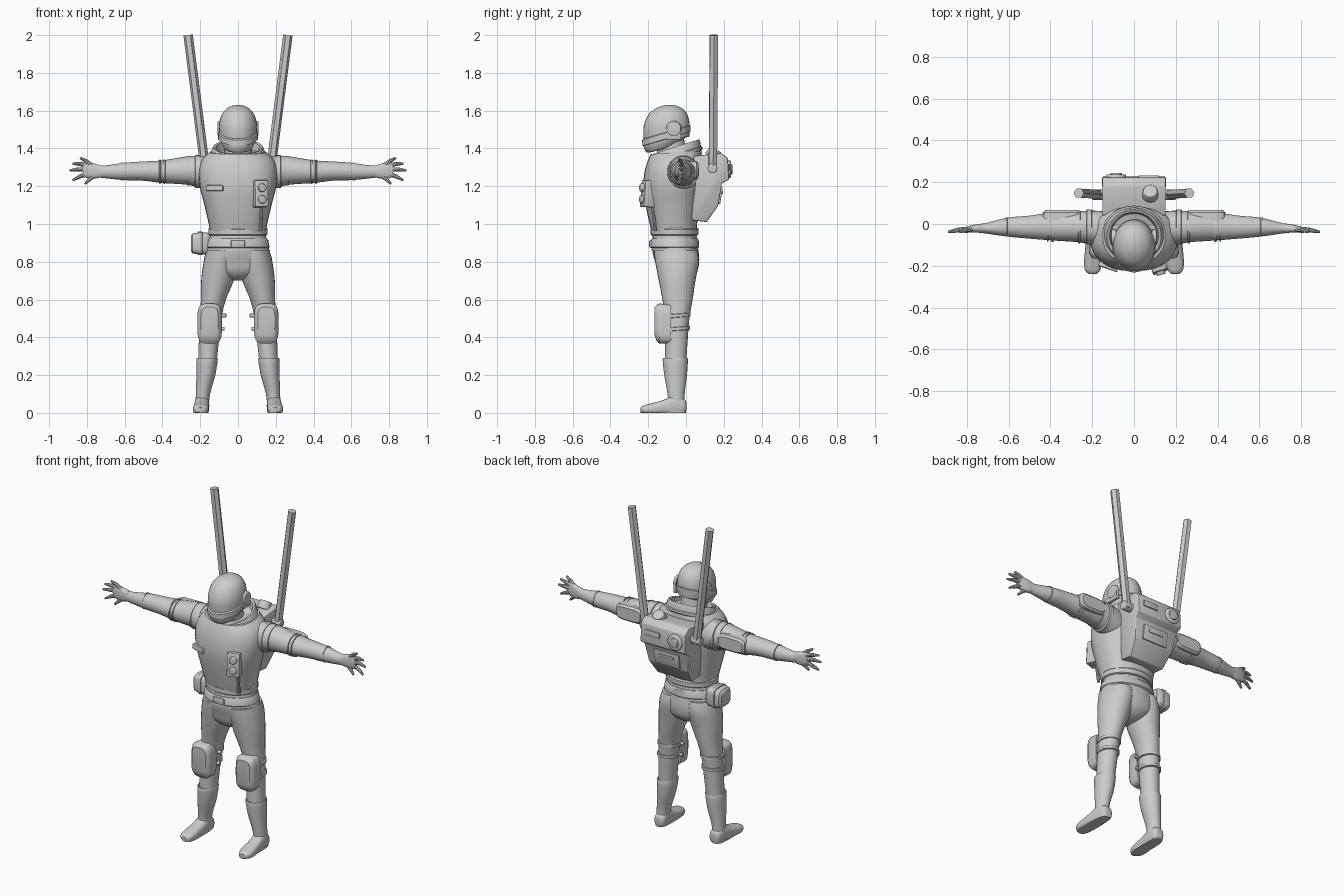
import bpy, bmesh, math
from mathutils import Vector, Matrix

mat = bpy.data.materials.new("suit_grey")
mat.diffuse_color = (0.6, 0.6, 0.6, 1)


def finish(name, bm, angle=35):
    bmesh.ops.recalc_face_normals(bm, faces=bm.faces)
    me = bpy.data.meshes.new(name)
    bm.to_mesh(me)
    bm.free()
    me.materials.append(mat)
    ob = bpy.data.objects.new(name, me)
    bpy.context.collection.objects.link(ob)
    bpy.ops.object.select_all(action='DESELECT')
    ob.select_set(True)
    bpy.context.view_layer.objects.active = ob
    bpy.ops.object.shade_smooth_by_angle(angle=math.radians(angle))
    return ob


def loft(name, secs, axis='z', steps=4, sides=28, power=2, shear=0, floor=False):
    """Skin elliptical sections (t, u, v, ru, rv) placed along an axis."""
    rows = []
    for i in range(len(secs) - 1):
        p = [Vector(secs[max(0, min(len(secs) - 1, i + k))]) for k in (-1, 0, 1, 2)]
        for s in range(steps):
            f = s / steps
            if steps == 1:
                rows.append(p[1])
            else:
                rows.append(0.5 * (2 * p[1] + (p[2] - p[0]) * f + (2 * p[0] - 5 * p[1] + 4 * p[2] - p[3]) * f * f
                                   + (3 * p[1] - p[0] - 3 * p[2] + p[3]) * f ** 3))
    rows.append(Vector(secs[-1]))
    bm = bmesh.new()
    rings = []
    for t, u, v, ru, rv in rows:
        ring = []
        for k in range(sides):
            a = 2 * math.pi * k / sides
            c, s = math.cos(a), math.sin(a)
            du = ru * math.copysign(abs(c) ** (2 / power), c)
            dv = rv * math.copysign(abs(s) ** (2 / power), s)
            x, y, z = {'z': (u + du, v + dv, t + shear * dv),
                       'x': (t, u + du, v + dv),
                       'y': (u + du, t, v + dv)}[axis]
            ring.append(bm.verts.new((x, y, max(0, z) if floor else z)))
        rings.append(ring)
    for a, b in zip(rings, rings[1:]):
        for k in range(sides):
            j = (k + 1) % sides
            bm.faces.new((a[k], a[j], b[j], b[k]))
    bm.faces.new(rings[0])
    bm.faces.new(rings[-1])
    return finish(name, bm)


def box(name, loc, size, bevel=0.008, rot=(0, 0, 0)):
    bm = bmesh.new()
    bmesh.ops.create_cube(bm, size=1, matrix=Matrix.Diagonal((*size, 1)))
    bmesh.ops.bevel(bm, geom=bm.edges[:], offset=bevel, segments=2, profile=0.5, affect='EDGES')
    ob = finish(name, bm)
    ob.location, ob.rotation_euler = loc, rot
    return ob


def rod(name, a, b, r1, r2=None, sides=20, bevel=0.0):
    a, b = Vector(a), Vector(b)
    m = Matrix.Translation((a + b) / 2) @ (b - a).to_track_quat('Z', 'Y').to_matrix().to_4x4()
    bm = bmesh.new()
    bmesh.ops.create_cone(bm, cap_ends=True, segments=sides, radius1=r1, radius2=r1 if r2 is None else r2,
                          depth=(b - a).length, matrix=m)
    if bevel:
        rim = [e for e in bm.edges if any(len(f.verts) > 4 for f in e.link_faces)]
        bmesh.ops.bevel(bm, geom=rim, offset=bevel, segments=3, profile=0.5, affect='EDGES')
    return finish(name, bm)


# Torso, waist and pelvis
loft("torso", [(.955, 0, -.06, .148, .118), (1.0, 0, -.065, .155, .125), (1.1, 0, -.07, .178, .142),
               (1.2, 0, -.072, .203, .154), (1.28, 0, -.068, .208, .153), (1.34, 0, -.06, .192, .145),
               (1.38, 0, -.055, .15, .132)], power=2.3, shear=.08)
loft("waist", [(.86, 0, -.06, .16, .122), (.96, 0, -.06, .145, .115)], steps=1)
loft("torso_hem", [(.94, 0, -.06, .15, .121), (.945, 0, -.06, .156, .127), (.972, 0, -.06, .157, .127),
                   (.98, 0, -.06, .151, .121)], steps=1, sides=36)
loft("belt", [(.872, 0, -.06, .16, .124), (.878, 0, -.06, .167, .13), (.915, 0, -.06, .16, .127),
              (.922, 0, -.06, .154, .121)], steps=1, sides=36)
box("belt_buckle", (0, -.186, .895), (.075, .018, .042))
loft("pelvis", [(.9, 0, -.06, .157, .12), (.85, 0, -.055, .17, .122), (.8, 0, -.047, .18, .117),
                (.75, 0, -.045, .155, .105), (.715, 0, -.045, .085, .075), (.7, 0, -.045, .03, .04)])

# Tilted neck ring with an open rim
loft("collar", [(1.325, 0, -.058, .165, .142), (1.36, 0, -.058, .148, .138), (1.395, 0, -.058, .138, .133),
                (1.408, 0, -.058, .13, .127), (1.405, 0, -.058, .117, .114), (1.36, 0, -.058, .108, .106)],
     steps=1, shear=.32, sides=36)
loft("collar_seam", [(1.345, 0, -.058, .157, .14), (1.35, 0, -.058, .163, .146), (1.362, 0, -.058, .158, .144),
                     (1.368, 0, -.058, .146, .136)], steps=1, shear=.32, sides=36)
loft("neck", [(1.34, 0, -.07, .075, .08), (1.45, 0, -.085, .07, .075)], steps=1)

# Helmet shell, rim and chin guard
loft("helmet_dome", [(1.45, 0, -.103, .098, .12), (1.49, 0, -.103, .1, .123), (1.53, 0, -.103, .1, .121),
                     (1.57, 0, -.102, .09, .108), (1.6, 0, -.102, .072, .086), (1.62, 0, -.102, .044, .053),
                     (1.628, 0, -.102, .02, .024), (1.63, 0, -.102, .002, .002)], shear=.1)
loft("helmet_rim", [(1.45, 0, -.104, .098, .12), (1.452, 0, -.104, .104, .127), (1.483, 0, -.104, .105, .128),
                    (1.488, 0, -.104, .099, .121)], steps=1, shear=.3, sides=36)
loft("chin_guard", [(1.395, 0, -.125, .055, .06), (1.4, 0, -.122, .072, .085), (1.43, 0, -.112, .09, .11),
                    (1.46, 0, -.105, .099, .122)], steps=3, shear=.25)

# Chest details
box("chest_label", (-.122, -.201, 1.19), (.095, .03, .03), .004, (-.06, 0, -.33))
box("chest_control_box", (.117, -.2, 1.16), (.074, .062, .142), .006, (-.08, 0, .3))
for z in (1.13, 1.192):
    rod("control_knob", (.118, -.2, z), (.131, -.243, z), .025, .021, 20, .004)
rod("chest_hose", (.125, -.178, 1.1), (.12, -.163, .965), .009, sides=10)

# Hip pouch
loft("hip_pouch", [(-.25, -.03, .897, .045, .04), (-.24, -.03, .897, .056, .053), (-.21, -.03, .897, .06, .058),
                   (-.165, -.03, .897, .06, .058), (-.15, -.03, .897, .05, .05)], 'x', 1, 32, 4)
loft("pouch_flap", [(-.213, -.03, .897, .06, .058), (-.211, -.03, .897, .064, .062),
                    (-.19, -.03, .897, .064, .062), (-.188, -.03, .897, .06, .058)], 'x', 1, 32, 4)

# Backpack body from a side profile, narrowing downward
prof = [(.04, 1.36), (.185, 1.375), (.222, 1.35), (.228, 1.235), (.19, 1.215), (.172, 1.1), (.11, 1.01), (.03, 1.02)]
bm = bmesh.new()
sides = [[bm.verts.new((s * (.152 if z > 1.2 else .115 + .035 * (z - 1) / .2), y, z)) for y, z in prof]
         for s in (-1, 1)]
bm.faces.new(sides[0])
bm.faces.new(sides[1])
for i in range(len(prof)):
    j = (i + 1) % len(prof)
    bm.faces.new((sides[0][i], sides[0][j], sides[1][j], sides[1][i]))
bmesh.ops.recalc_face_normals(bm, faces=bm.faces)
bmesh.ops.bevel(bm, geom=bm.edges[:], offset=.007, segments=2, profile=.5, affect='EDGES')
finish("backpack", bm)
rod("backpack_top_valve", (.078, .135, 1.355), (.078, .16, 1.395), .04, .033, 20, .005)
rod("backpack_dial", (-.085, .2, 1.29), (-.085, .238, 1.29), .052, .046, 24, .006)
rod("dial_centre", (-.085, .23, 1.29), (-.085, .245, 1.29), .03, .027, 20, .003)
box("backpack_slot", (.07, .226, 1.3), (.1, .012, .035), .003)
box("backpack_lower_panel", (0, .181, 1.15), (.17, .014, .09), .004, (-.16, 0, 0))
box("lower_panel_slot", (0, .19, 1.165), (.1, .01, .02), .003, (-.16, 0, 0))

for s, side in ((1, "left"), (-1, "right")):
    # Antenna with pivot
    rod(side + "_antenna", (s * .172, .142, 1.28), (s * .264, .148, 2.0), .025, sides=6)
    rod(side + "_antenna_pivot", (s * .14, .14, 1.295), (s * .2, .14, 1.295), .026, sides=16, bevel=.005)

    # Helmet ear cover
    rod(side + "_ear_cover", (s * .085, -.065, 1.505), (s * .109, -.065, 1.505), .042, .037, 20, .004)
    box(side + "_ear_cover_base", (s * .096, -.065, 1.475), (.02, .078, .055), .004)

    # Arm with bands and a back pad
    arm = [(.14, -.025, 1.268, .085, .092), (.2, -.018, 1.275, .082, .085), (.27, -.013, 1.283, .074, .075),
           (.4, -.012, 1.277, .066, .06), (.5, -.015, 1.28, .055, .051), (.6, -.015, 1.278, .046, .046),
           (.7, -.02, 1.276, .027, .034), (.74, -.021, 1.278, .021, .031)]
    loft(side + "_arm", [(s * a[0], *a[1:]) for a in arm], 'x')
    for n, x, w, z, ry, rz in (("shoulder_band", .215, .03, 1.277, .084, .087), ("upper_band", .262, .012, 1.282, .079, .079),
                               ("elbow_band", .39, .012, 1.277, .071, .065), ("elbow_band", .413, .01, 1.277, .069, .064),
                               ("cuff", .612, .014, 1.278, .046, .048)):
        loft(f"{side}_{n}", [(s * (x + d * w), -.014, z, ry - e, rz - e)
                             for d, e in ((-.5, .008), (-.35, 0), (.35, 0), (.5, .008))], 'x', 1)
    loft(side + "_arm_pad", [(.01, s * .345, 1.285, .092, .05), (.055, s * .345, 1.285, .092, .047),
                             (.066, s * .345, 1.285, .08, .036)], 'y', 1, 32, 4)

    # Hand: palm, four fingers and thumb
    loft(side + "_palm", [(s * .725, -.021, 1.278, .022, .031), (s * .76, -.022, 1.28, .019, .04),
                          (s * .8, -.026, 1.285, .014, .042), (s * .82, -.029, 1.287, .01, .036)], 'x', 3, 18, 2.5)
    for x0, z0, x1, z1 in ((.775, 1.31, .835, 1.35), (.8, 1.31, .876, 1.32), (.805, 1.288, .89, 1.284),
                           (.8, 1.265, .875, 1.232), (.755, 1.26, .81, 1.213)):
        mid = (s * (x0 + x1) / 2, -.029, (z0 + z1) / 2 + .003)
        rod(side + "_finger", (s * x0, -.025, z0), mid, .0125, .011, 10)
        rod(side + "_fingertip", mid, (s * x1, -.038, z1), .011, .006, 10)

    # Leg, boot and foot
    loft(side + "_leg", [(.86, s * .085, -.055, .082, .115), (.8, s * .092, -.047, .09, .116),
                         (.7, s * .109, -.047, .086, .097), (.6, s * .13, -.045, .066, .08),
                         (.5, s * .146, -.046, .058, .064), (.4, s * .153, -.05, .054, .06),
                         (.25, s * .163, -.055, .048, .055)])
    loft(side + "_boot", [(.286, s * .163, -.057, .048, .058), (.285, s * .163, -.057, .056, .067),
                          (.2, s * .17, -.055, .05, .06), (.12, s * .183, -.053, .04, .048),
                          (.07, s * .188, -.052, .036, .044), (.03, s * .19, -.055, .036, .05)], steps=3)
    loft(side + "_foot", [(.002, s * .186, .035, .018, .02), (-.01, s * .187, .035, .033, .04),
                          (-.06, s * .19, .038, .038, .055), (-.12, s * .194, .028, .04, .04),
                          (-.19, s * .197, .02, .042, .029), (-.225, s * .198, .018, .034, .021),
                          (-.24, s * .198, .016, .016, .012)], 'y', 3, 24, 2.6, floor=True)
    loft(side + "_sole", [(0, s * .192, -.12, .035, .12), (.014, s * .192, -.12, .037, .121)], steps=1, power=3)

    # Knee pad with straps and buckles
    loft(side + "_knee_pad", [(-.08, s * .15, .47, .06, .103), (-.14, s * .15, .473, .065, .106),
                              (-.155, s * .15, .477, .057, .095), (-.166, s * .15, .485, .045, .075)], 'y', 1, 36, 4)
    for z, cx, r in ((.515, .144, .066), (.445, .15, .063)):
        loft(side + "_knee_strap", [(z + h, s * cx, -.047, r - e, r + .005 - e)
                                    for h, e in ((-.011, .01), (-.008, 0), (.008, 0), (.011, .01))], steps=1, shear=.08)
        rod(side + "_strap_buckle", (s * (cx - r + .01), -.07, z), (s * (cx - r - .016), -.07, z), .01, sides=12, bevel=.003)
